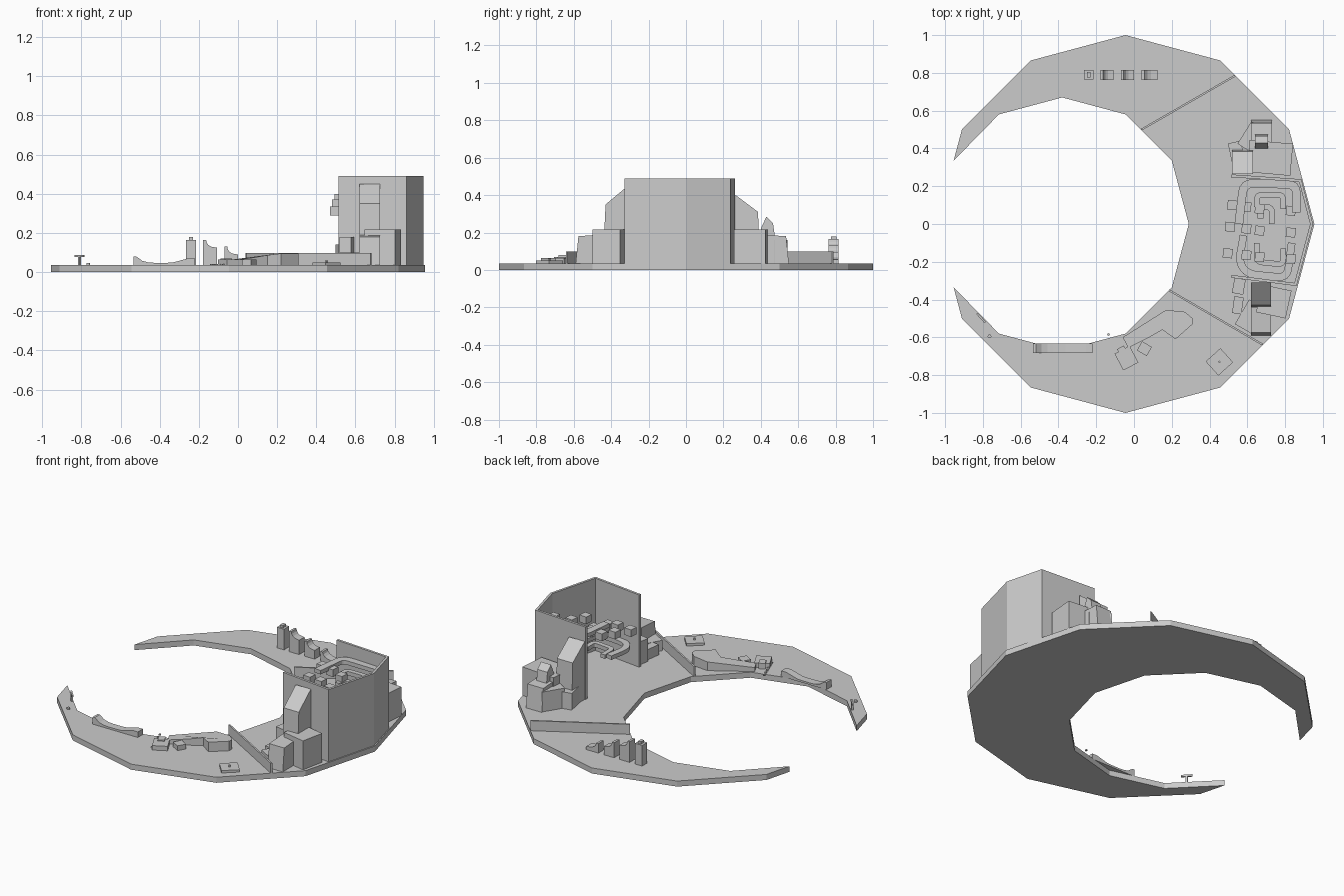
import bpy, bmesh, math
from mathutils import Vector, Matrix

if "Cube" in bpy.data.objects:
    bpy.data.objects.remove(bpy.data.objects["Cube"])

B = 0.035  # top of the base plate


def extrude(name, pts, a, b, axis="z"):
    """Closed outline extruded from a to b along an axis."""
    place = {"z": lambda p, h: (p[0], p[1], h),
             "y": lambda p, h: (p[0], h, p[1]),
             "x": lambda p, h: (h, p[0], p[1])}[axis]
    bm = bmesh.new()
    lo = [bm.verts.new(place(p, a)) for p in pts]
    hi = [bm.verts.new(place(p, b)) for p in pts]
    n = len(pts)
    bm.faces.new(lo)
    bm.faces.new(hi)
    for i in range(n):
        j = (i + 1) % n
        bm.faces.new((lo[i], lo[j], hi[j], hi[i]))
    bmesh.ops.recalc_face_normals(bm, faces=bm.faces)
    me = bpy.data.meshes.new(name)
    bm.to_mesh(me)
    bm.free()
    ob = bpy.data.objects.new(name, me)
    bpy.context.collection.objects.link(ob)
    return ob


def box(name, x, y, sx, sy, z0, z1, deg=0):
    r = Matrix.Rotation(math.radians(deg), 2)
    pts = []
    for u, v in ((-1, -1), (1, -1), (1, 1), (-1, 1)):
        p = r @ Vector((u * sx / 2, v * sy / 2))
        pts.append((x + p.x, y + p.y))
    return extrude(name, pts, z0, z1)


def rounded(pts, r=0.05, steps=4):
    """Replace inner corners of a path by short curves."""
    pts = [Vector(p) for p in pts]
    out = [pts[0]]
    for p, c, n in zip(pts, pts[1:], pts[2:]):
        a = c + (p - c).normalized() * min(r, (p - c).length * 0.48)
        b = c + (n - c).normalized() * min(r, (n - c).length * 0.48)
        for i in range(steps + 1):
            t = i / steps
            out.append(a * (1 - t) ** 2 + c * 2 * t * (1 - t) + b * t * t)
    return out + [pts[-1]]


def band(name, path, width, z0, z1):
    """Flat strip of constant width following a path."""
    path = [Vector(p) for p in path]
    left, right = [], []
    for i, p in enumerate(path):
        d1 = (p - path[max(i - 1, 0)]).normalized()
        d2 = (path[min(i + 1, len(path) - 1)] - p).normalized()
        d = (d1 + d2).normalized()
        k = width / 2 / max(0.5, d.dot(d1 if i else d2))
        nrm = Vector((-d.y, d.x)) * k
        left.append(p + nrm)
        right.append(p - nrm)
    return extrude(name, left + right[::-1], z0, z1)


# Crescent base plate cut from two twelve-sided rings
def ring(cx, r, i):
    a = math.radians(30 * i)
    return (cx + r * math.cos(a), r * math.sin(a))


outer = [(-0.955, -0.335)] + [ring(-0.045, 1, i) for i in range(-5, 6)] + [(-0.955, 0.335)]
inner = [ring(-0.38, 0.67, i) for i in range(4, -5, -1)]
extrude("crescent_base", outer + inner, 0, B)

# Tall open-fronted enclosure
band("enclosure_wall", [(0.515, 0.255), (0.88, 0.23), (0.94, 0), (0.855, -0.32), (0.515, -0.277)],
     0.015, B, 0.49)

# Dividing fences
band("divider_north", [(0.04, 0.5), (0.535, 0.785)], 0.01, B, 0.098)
band("divider_south", [(0.185, -0.35), (0.68, -0.638)], 0.01, B, 0.098)

# Winding ribbons inside the enclosure
band("upper_loop", rounded([(0.86, 0.06), (0.86, 0.21), (0.58, 0.215), (0.555, 0.0)]), 0.045, 0.385, 0.41)
band("inner_loop", rounded([(0.79, 0.08), (0.79, 0.155), (0.65, 0.155), (0.65, 0.09)], 0.03), 0.03, 0.35, 0.375)
band("inner_hook", rounded([(0.73, 0.0), (0.73, 0.09), (0.67, 0.09), (0.67, 0.03)], 0.03), 0.03, 0.32, 0.345)
band("lower_loop", rounded([(0.58, -0.06), (0.555, -0.2), (0.6, -0.265), (0.81, -0.285), (0.835, -0.1)]),
     0.04, 0.15, 0.175)
band("lower_inner_loop", rounded([(0.65, -0.1), (0.65, -0.2), (0.79, -0.215), (0.79, -0.13)], 0.03),
     0.03, 0.12, 0.145)
# Stepped blocks descending beside the ribbons
for row, (y, top) in enumerate(((0.1, 0.40), (-0.015, 0.37), (-0.155, 0.335))):
    for col, x in enumerate((0.52 - 0.012 * row, 0.595, 0.665, 0.83)):
        box(f"step_block_{row}_{col}", x, y - 0.01 * col, 0.05, 0.05, top - 0.045 - 0.02 * (col > 1),
            top - 0.02 * (col > 1), -5)

# South cluster of blocks
extrude("south_sloped_tower", [(-0.31, B), (-0.31, 0.45), (-0.43, 0.35), (-0.445, B)], 0.62, 0.725, "x")
extrude("south_front_block", [(-0.44, B), (-0.44, 0.19), (-0.575, 0.18), (-0.59, B)], 0.62, 0.725, "x")
box("south_wide_block", 0.74, -0.41, 0.16, 0.15, B, 0.217, -12)
box("south_low_block", 0.615, -0.49, 0.1, 0.15, B, 0.1, -30)
box("south_side_block", 0.555, -0.33, 0.06, 0.08, B, 0.18, -10)
box("south_small_block", 0.55, -0.43, 0.05, 0.09, B, 0.1, -8)

# North cluster of blocks
extrude("north_sloped_tower", [(0.265, B), (0.265, 0.40), (0.385, 0.31), (0.395, B)], 0.52, 0.63, "x")
extrude("north_front_block", [(0.38, B), (0.38, 0.19), (0.535, 0.18), (0.55, B)], 0.62, 0.73, "x")
extrude("north_peaked_block", [(0.4, 0.18), (0.4, 0.22), (0.43, 0.285), (0.465, 0.25), (0.475, 0.18)],
        0.64, 0.71, "x")
box("north_wide_block", 0.72, 0.35, 0.23, 0.17, B, 0.215, -5)
box("north_turned_block", 0.64, 0.45, 0.13, 0.14, B, 0.16, -32)
box("north_side_block", 0.545, 0.37, 0.07, 0.13, B, 0.14, 12)

# Row of curved pillars on the north arm
box("pillar_tall", -0.24, 0.79, 0.05, 0.05, B, 0.165)
box("pillar_cap", -0.24, 0.79, 0.02, 0.03, 0.165, 0.18)
for i, (x, top, w) in enumerate(((-0.178, 0.165, 0.07), (-0.07, 0.13, 0.07), (0.04, 0.095, 0.085))):
    pts = [(x, B), (x, top), (x + 0.015, top)]
    for s in range(1, 5):
        a = s / 4 * math.pi / 2
        pts.append((x + 0.015 + (w - 0.03) * (1 - math.cos(a)), top - 0.038 * math.sin(a)))
    pts += [(x + w, top - 0.04), (x + w, B)]
    extrude(f"curved_pillar_{i}", pts, 0.763, 0.815, "y")

# Half-pipe on the south arm
pipe = [(-0.535, B), (-0.535, 0.08), (-0.52, 0.08)]
for i in range(1, 8):
    t = i / 8
    pipe.append((-0.52 + 0.25 * t, 0.047 + 0.033 * (2 * t - 1) ** 4))
pipe += [(-0.255, 0.07), (-0.22, 0.07), (-0.22, B)]
extrude("half_pipe", pipe, -0.683, -0.633, "y")

# Winding slope on the south arm
slope = extrude("winding_slope", [(0.17, -0.455), (0.27, -0.465), (0.31, -0.5), (0.31, -0.53), (0.22, -0.61),
                                  (0.15, -0.56), (0.08, -0.6), (-0.03, -0.655), (-0.06, -0.6)], B, 0.095)
for v in slope.data.vertices:
    if v.co.z > 0.05 and v.co.x < 0.2:
        v.co.z = 0.06 + 0.035 * max(0, v.co.x) / 0.2
box("landing_block", -0.04, -0.71, 0.09, 0.1, B, 0.063, 28)
box("landing_upper", -0.06, -0.675, 0.04, 0.05, B, 0.07, 28)
box("turned_block", 0.055, -0.66, 0.06, 0.055, B, 0.065, -30)
# Low curb stones
for i in range(6):
    box(f"curb_{i}", -0.135 + 0.012 * i, -0.585 - 0.032 * i, 0.012, 0.012, B, 0.042, 25)

# Square plate with centre pin
box("square_plate", 0.452, -0.73, 0.105, 0.1, B, 0.05, 42)
box("plate_pin", 0.452, -0.73, 0.01, 0.01, 0.05, 0.06, 42)

# T-shaped post and small marker at the tip
box("post_stem", -0.81, -0.497, 0.012, 0.012, B, 0.08, -45)
box("post_bar", -0.81, -0.497, 0.066, 0.01, 0.076, 0.087, -48)
extrude("marker", [ring(0, 0.01, i) for i in range(12)], B, 0.045).location = (-0.765, -0.595, 0)
